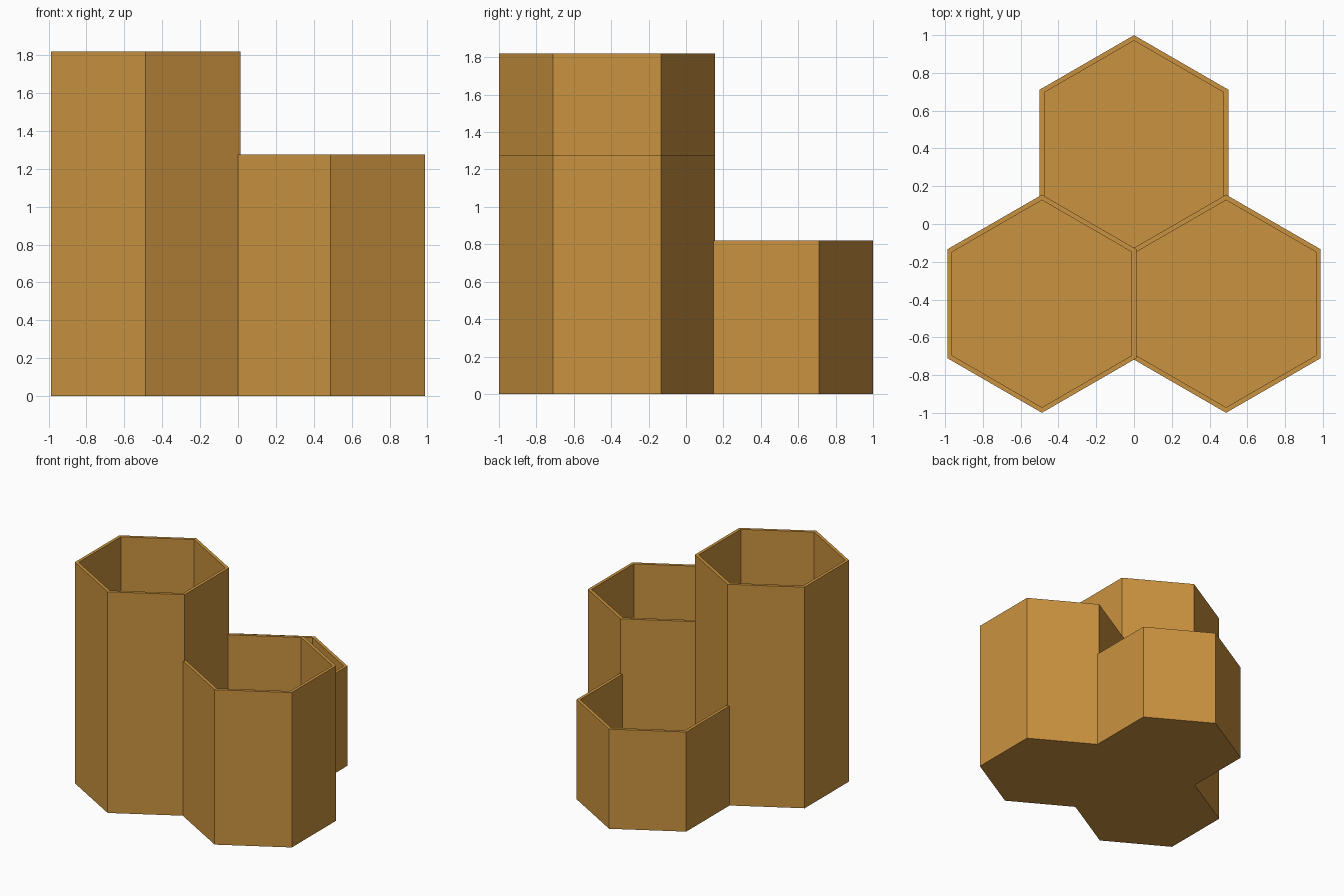
import bpy
import bmesh
from math import sin, cos, pi, sqrt

cube = bpy.data.objects.get("Cube")
if cube:
    bpy.data.objects.remove(cube, do_unlink=True)

APOTHEM = 0.5
WALL = 0.025
FLOOR = 0.025
SPACING = 2 * APOTHEM - WALL      # neighbours share one wall
CORNER = 2 / sqrt(3)              # corner radius per unit of apothem

ochre = bpy.data.materials.new("ochre")
ochre.use_nodes = True
colour = (0.59, 0.29, 0.05, 1)
ochre.diffuse_color = colour
ochre.node_tree.nodes["Principled BSDF"].inputs["Base Color"].default_value = colour


def hex_cup(name, x, y, height):
    """Open hexagonal cup with a corner pointing to the back."""
    bm = bmesh.new()

    def ring(apothem, z):
        r = apothem * CORNER
        return [bm.verts.new((r * cos(pi / 2 + i * pi / 3),
                              r * sin(pi / 2 + i * pi / 3), z)) for i in range(6)]

    # Outer wall, rim and inner wall, closed by the base and the floor
    rings = [ring(APOTHEM, 0), ring(APOTHEM, height),
             ring(APOTHEM - WALL, height), ring(APOTHEM - WALL, FLOOR)]
    for low, high in zip(rings, rings[1:]):
        for i in range(6):
            j = (i + 1) % 6
            bm.faces.new((low[i], low[j], high[j], high[i]))
    bm.faces.new(rings[0][::-1])
    bm.faces.new(rings[-1])

    mesh = bpy.data.meshes.new(name)
    bm.to_mesh(mesh)
    bm.free()
    mesh.materials.append(ochre)
    cup = bpy.data.objects.new(name, mesh)
    cup.location = (x, y, 0)
    bpy.context.collection.objects.link(cup)


# Three cups nested on a triangle
half_x = SPACING / 2
half_y = SPACING * sqrt(3) / 4
hex_cup("tall_cup", -half_x, -half_y, 1.82)
hex_cup("medium_cup", half_x, -half_y, 1.275)
hex_cup("short_cup", 0, half_y, 0.82)
